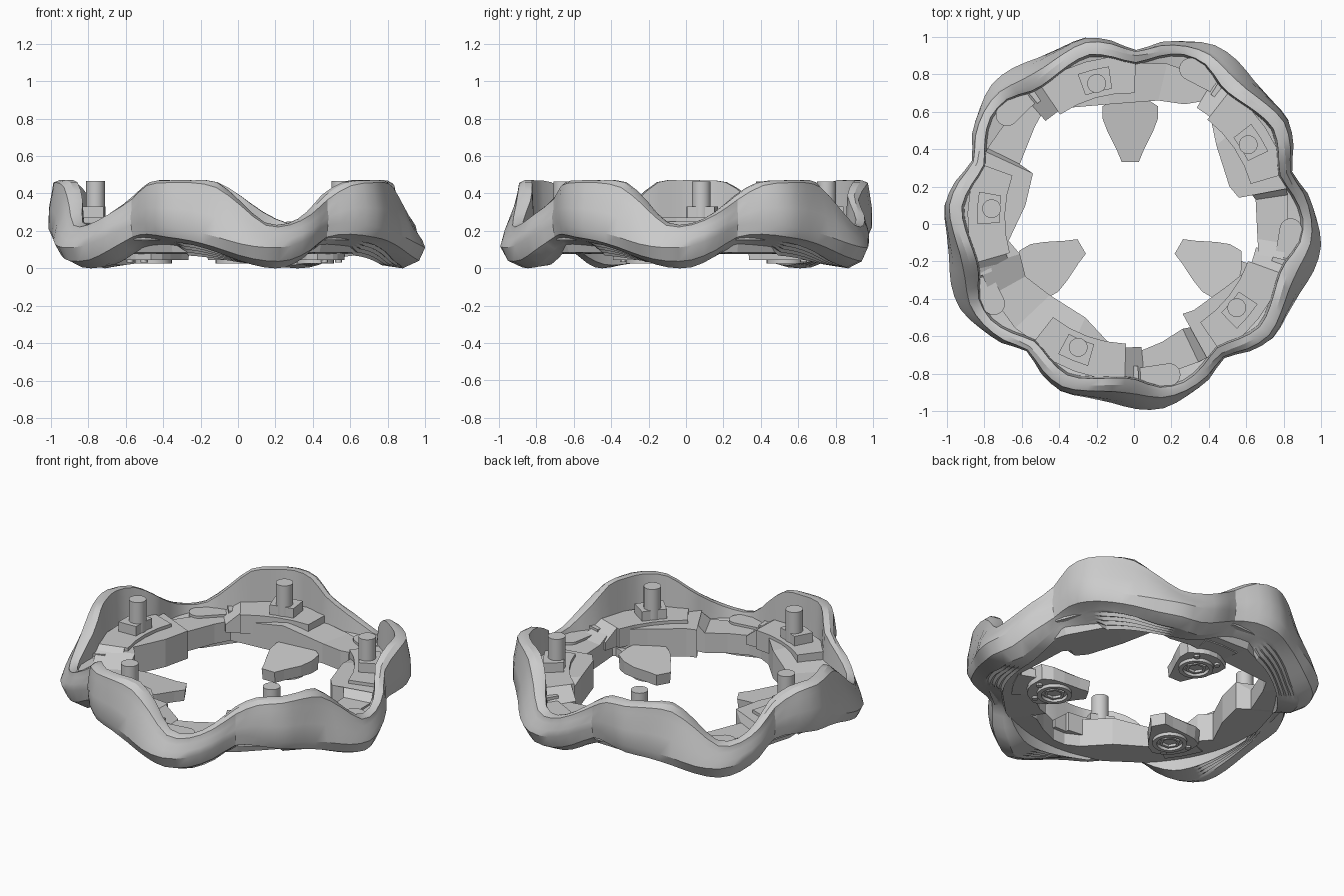
import bpy, bmesh
from math import radians, cos, sin, atan2, pi
from mathutils import Vector

if "Cube" in bpy.data.objects:
    bpy.data.objects.remove(bpy.data.objects["Cube"])

C = Vector((-0.02, 0.03))          # centre of the five-fold pattern
PINS = [104 + 72 * k for k in range(5)]


def make(name, verts, faces, smooth=None):
    me = bpy.data.meshes.new(name)
    me.from_pydata(verts, [], faces)
    bm = bmesh.new()
    bm.from_mesh(me)
    bmesh.ops.recalc_face_normals(bm, faces=bm.faces)
    bm.to_mesh(me)
    bm.free()
    ob = bpy.data.objects.new(name, me)
    bpy.context.collection.objects.link(ob)
    if smooth:
        bpy.ops.object.select_all(action='DESELECT')
        ob.select_set(True)
        bpy.context.view_layer.objects.active = ob
        bpy.ops.object.shade_smooth_by_angle(angle=radians(smooth))
    return ob


def polar(a, r, z):
    a = radians(a)
    return (C.x + r * cos(a), C.y + r * sin(a), z)


def ring_loft(name, loops, smooth=None):
    """Join closed cross-sections into a closed ring."""
    n, m = len(loops), len(loops[0])
    faces = [(i * m + j, i * m + (j + 1) % m, ((i + 1) % n) * m + (j + 1) % m,
              ((i + 1) % n) * m + j) for i in range(n) for j in range(m)]
    return make(name, [p for l in loops for p in l], faces, smooth)


def prism(name, low, high, smooth=None):
    """Close two matching outlines into a solid."""
    n = len(low)
    faces = [tuple(range(n)), tuple(range(n, 2 * n))]
    faces += [(i, (i + 1) % n, n + (i + 1) % n, n + i) for i in range(n)]
    return make(name, list(low) + list(high), faces, smooth)


def sector(name, a0, a1, r0, r1, z0, z1, z2=None):
    """Block following the ring, its top sloping from z1 to z2."""
    z2 = z1 if z2 is None else z2
    k = max(1, round((a1 - a0) / 8))
    angs = [a0 + (a1 - a0) * i / k for i in range(k + 1)]
    top = lambda a: z1 + (z2 - z1) * (a - a0) / (a1 - a0)
    path = [(a, r0) for a in angs] + [(a, r1) for a in reversed(angs)]
    return prism(name, [polar(a, r, z0) for a, r in path],
                 [polar(a, r, top(a)) for a, r in path])


def cylinder(name, x, y, r, z0, z1, n=24):
    pts = [(x + r * cos(2 * pi * i / n), y + r * sin(2 * pi * i / n)) for i in range(n)]
    return prism(name, [(*p, z0) for p in pts], [(*p, z1) for p in pts], 30)


def tube(name, x, y, r0, r1, z0, z1, n=24):
    loops = []
    for i in range(n):
        c, s = cos(2 * pi * i / n), sin(2 * pi * i / n)
        loops.append([(x + r * c, y + r * s, z) for r, z in
                      ((r0, z0), (r1, z0), (r1, z1), (r0, z1))])
    return ring_loft(name, loops, 30)


# Wavy outer shell: one period in 8 degree steps from -40 to 24 about a pin
# columns: bottom z, bottom r, widest z, widest r, upper z, upper r, rim z, rim r
WAVE = [
    (.005, .92, .11, 1.03, .19, .985, .245, .935),
    (.005, .88, .12, .995, .20, .97, .24, .94),
    (.06, .86, .17, .955, .25, .945, .30, .905),
    (.14, .83, .23, .895, .32, .89, .39, .87),
    (.16, .87, .24, .95, .40, .945, .46, .905),
    (.15, .90, .22, .995, .42, .975, .47, .94),
    (.13, .90, .20, .985, .42, .955, .47, .92),
    (.09, .90, .17, .99, .38, .94, .46, .895),
    (.04, .90, .13, 1.02, .29, .96, .36, .895),
]


def wave(t):
    i, f = int(t) % 9, t - int(t)
    p = [WAVE[(i + k) % 9] for k in (-1, 0, 1, 2)]
    return [b + .5 * f * (c - a + f * (2 * a - 5 * b + 4 * c - d + f * (3 * (b - c) + d - a)))
            for a, b, c, d in zip(*p)]


loops = []
for k in range(90):
    zb, rb, zm, rm, zu, ru, zt, rt = wave((k % 18) / 2)
    d = -40 + 4 * (k % 18)
    grip = .012 if 2 <= d <= 28 else 0
    zf = .02 + (.35 if d > 0 else .65) * (zb - .005)   # underside follows the arches
    thick = .018 + .02 * min(1, max(0, (zt - .25) / .15))
    sec = [(.77, .17), (.79, zf)]
    for j in range(1, 9):              # stepped grip grooves underneath
        f = j / 9
        sec.append((.79 + (rb - .79) * f, zf + (zb - zf) * f + grip * (j % 2)))
    sec += [(rb, zb), ((rb + rm) / 2 + .022, (zb + zm) / 2 - .018), (rm, zm),
            ((rm + ru) / 2 + .008, (zm + zu) / 2), (ru, zu),
            ((ru + rt) / 2 + .012, (zu + zt) / 2 + .012), (rt, zt),
            (rt - thick, zt), (rt - thick - .012, .19)]
    loops.append([polar(104 + 72 * (k // 18) + d, r, z) for r, z in sec])
ring_loft("wavy_outer_shell", loops, 28)

# Inner ring with its irregular opening
INNER = [(.66, -.08), (.65, .13), (.62, .17), (.56, .14), (.51, .2), (.44, .42),
         (.39, .66), (.27, .64), (.13, .66), (-.13, .64), (-.48, .61), (-.53, .52),
         (-.61, .32), (-.54, .27), (-.58, .1), (-.67, -.09), (-.61, -.16), (-.58, -.28),
         (-.45, -.38), (-.26, -.5), (-.13, -.64), (-.05, -.68), (.03, -.68), (.15, -.63),
         (.26, -.56), (.31, -.55), (.26, -.48), (.32, -.46), (.5, -.33), (.6, -.25),
         (.67, -.22)]
loops = []
for x, y in INNER:
    a = atan2(y - C.y, x - C.x)
    pin = abs((a * 180 / pi - 104 + 36) % 72 - 36) < 22
    h = .25 if pin else .2
    out = lambda r: (C.x + r * cos(a), C.y + r * sin(a))
    loops.append([(x, y, .075), (*out(.80), .085), (*out(.85), h), (x, y, h)])
ring_loft("inner_ring", loops)

for a in PINS:
    # Pin with its seat
    x, y, _ = polar(a, .743, 0)
    cylinder("pin", x, y, .05, .25, .465)
    sector("pin_seat", a - 6, a + 6, .70, .82, .2, .33)
    sector("pin_platform", a - 16, a + 20, .67, .87, .15, .27)
    sector("platform_ramp", a + 20, a + 27, .69, .87, .15, .27, .2)
    # Stepped tongue with a rounded end in the low part of the wave
    sector("tongue_ramp", a - 60, a - 54, .73, .87, .15, .27, .22)
    sector("tongue_step", a - 54, a - 47, .79, .89, .15, .24)
    sector("tongue_floor", a - 47, a - 36, .80, .92, .15, .215)
    x, y, _ = polar(a - 36, .86, 0)
    cylinder("tongue_end", x, y, .06, .15, .215)

# Three inward tabs, each with a hexagonal fastener below
TAB = [(.30, .045), (.36, .07), (.46, .12), (.53, .147), (.60, .147), (.63, .10),
       (.65, .065), (.66, .03)]
for a in (90, 210, 330):
    u = Vector((cos(radians(a)), sin(radians(a))))
    v = Vector((-u.y, u.x))
    outline = [(r, w) for r, w in TAB] + [(r, -w) for r, w in reversed(TAB)]

    def tab_layer(z, zend, s):
        return [(*(C + u * (.5 + (r - .5) * s) + v * w * s),
                 z + (zend - z) * max(0, (r - .46) / .2)) for r, w in outline]

    prism("inward_tab", tab_layer(.045, .045, .96), tab_layer(.115, .15, 1))
    sector("tab_arm", a - 9, a + 9, .6, .74, .075, .13)
    x, y = C + u * .5
    tube("fastener_collar", x, y, .075, .1, .025, .06)
    tube("fastener_rim", x, y, .045, .062, .03, .06, 6)
    for s in (-1, 1):
        px, py = C + u * .60 + v * .075 * s
        cylinder("tab_stud", px, py, .018, .032, .06, 12)
